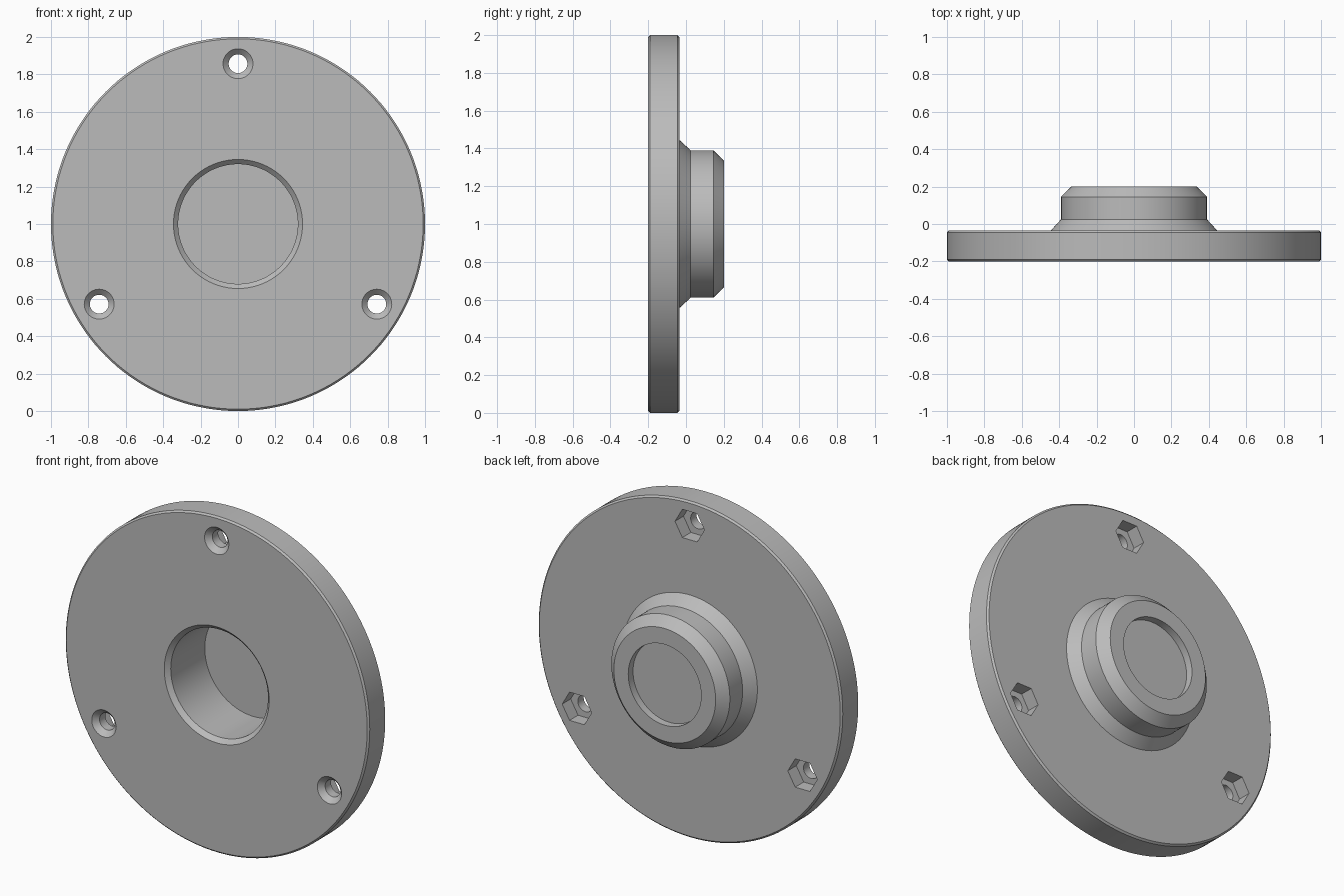
import bpy
import bmesh
from math import sin, cos, tau, radians
from mathutils import Vector

cube = bpy.data.objects.get("Cube")
if cube:
    bpy.data.objects.remove(cube)

grey = bpy.data.materials.new("plain grey")
grey.use_nodes = True
grey.diffuse_color = (0.5, 0.5, 0.5, 1)
grey.node_tree.nodes["Principled BSDF"].inputs["Base Color"].default_value = (0.5, 0.5, 0.5, 1)


def lathe(name, profile, steps, centre):
    """Turn a (radius, y) profile around the y axis."""
    bm = bmesh.new()
    verts = [bm.verts.new((r, y, 0)) for r, y in profile]
    edges = [bm.edges.new(pair) for pair in zip(verts, verts[1:])]
    bmesh.ops.spin(bm, geom=verts + edges, cent=(0, 0, 0), axis=(0, 1, 0),
                   angle=tau, steps=steps)
    bmesh.ops.remove_doubles(bm, verts=bm.verts, dist=0.0005)
    bmesh.ops.recalc_face_normals(bm, faces=bm.faces)
    bmesh.ops.translate(bm, verts=bm.verts, vec=Vector(centre))
    mesh = bpy.data.meshes.new(name)
    bm.to_mesh(mesh)
    bm.free()
    mesh.materials.append(grey)
    obj = bpy.data.objects.new(name, mesh)
    bpy.context.collection.objects.link(obj)
    return obj


# Flange plate, flared neck and hollow hub in one turned body
body = lathe("flanged_hub", [
    (0, 0.145), (0.32, 0.145), (0.32, -0.175), (0.345, -0.2),   # front bore
    (0.99, -0.2), (1, -0.19), (1, -0.045), (0.99, -0.035),      # plate
    (0.445, -0.035), (0.39, 0.025), (0.39, 0.145),              # neck and hub
    (0.335, 0.2), (0.24, 0.2), (0.24, 0.155), (0, 0.155),       # rear recess
], 144, (0, 0, 1))

# Three screw holes: countersunk in front, hexagonal nut pockets behind
cutters = []
for i in range(3):
    a = radians(90 + 120 * i)
    centre = (0.857 * cos(a), 0, 1 + 0.857 * sin(a))
    cutters.append(lathe("screw_hole_cutter", [
        (0, -0.25), (0.13, -0.25), (0.05, -0.17), (0.05, -0.07), (0, -0.07)], 40, centre))
    cutters.append(lathe("nut_pocket_cutter", [
        (0, -0.115), (0.097, -0.115), (0.097, 0.03), (0, 0.03)], 6, centre))

for cutter in cutters:
    cutter.hide_render = True
    cut = body.modifiers.new("cut", 'BOOLEAN')
    cut.operation = 'DIFFERENCE'
    cut.solver = 'EXACT'
    cut.object = cutter

# Bake the cuts and drop the cutters
graph = bpy.context.evaluated_depsgraph_get()
baked = bpy.data.meshes.new_from_object(body.evaluated_get(graph))
body.modifiers.clear()
body.data = baked
for cutter in cutters:
    bpy.data.objects.remove(cutter)

# Smooth round walls, sharp rims
for obj in bpy.context.selected_objects:
    obj.select_set(False)
body.select_set(True)
bpy.context.view_layer.objects.active = body
bpy.ops.object.shade_smooth_by_angle(angle=radians(25))
